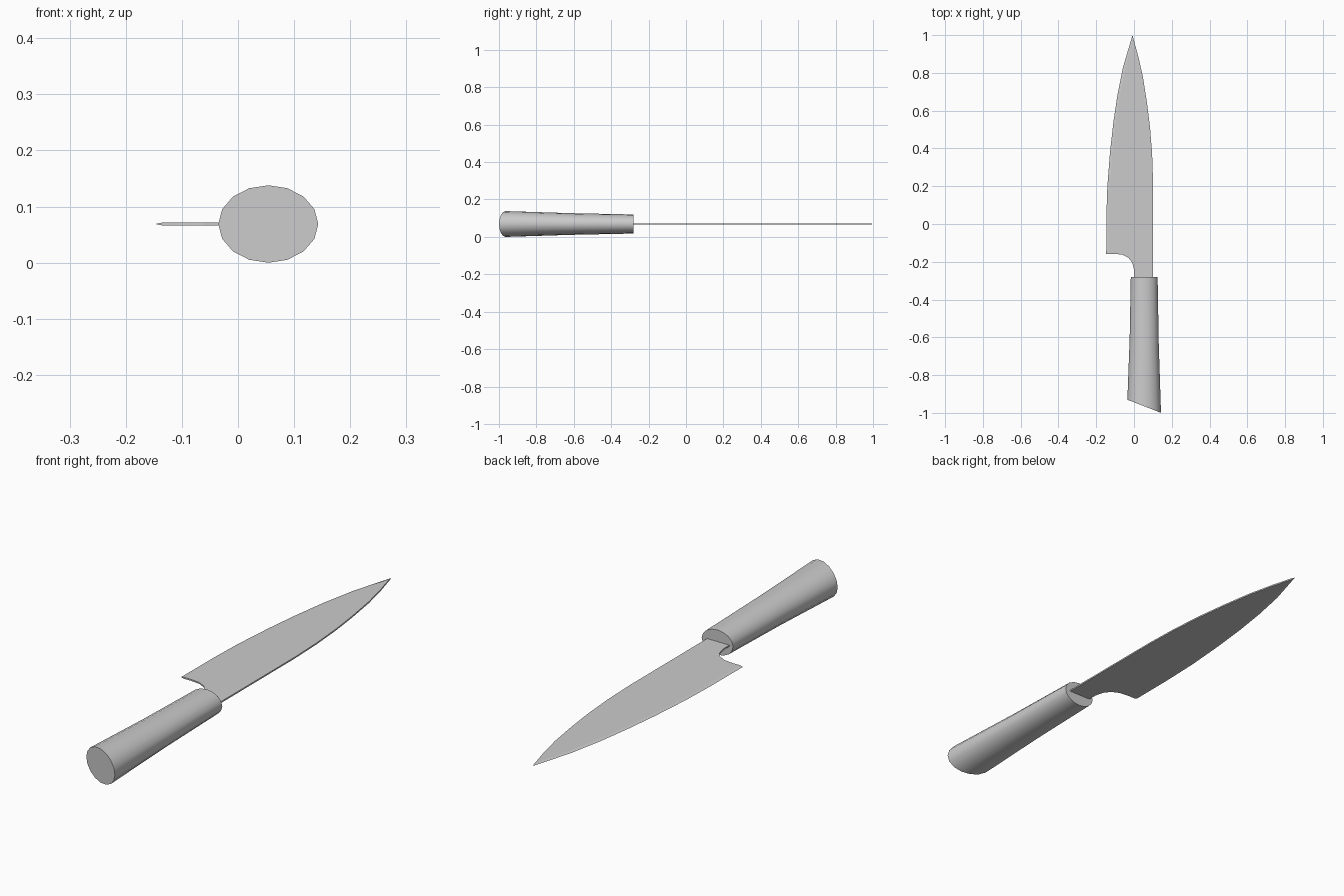
import bpy, bmesh, math

cube = bpy.data.objects.get("Cube")
if cube:
    bpy.data.objects.remove(cube, do_unlink=True)

MID_Z = 0.069

grey = bpy.data.materials.new("plain grey")
grey.use_nodes = True
GREY = (0.6, 0.6, 0.6, 1)
grey.diffuse_color = GREY
grey.node_tree.nodes["Principled BSDF"].inputs["Base Color"].default_value = GREY


def finish(bm, name, angle):
    bmesh.ops.recalc_face_normals(bm, faces=bm.faces)
    mesh = bpy.data.meshes.new(name)
    bm.to_mesh(mesh)
    bm.free()
    obj = bpy.data.objects.new(name, mesh)
    bpy.context.collection.objects.link(obj)
    mesh.materials.append(grey)
    bpy.ops.object.select_all(action="DESELECT")
    obj.select_set(True)
    bpy.context.view_layer.objects.active = obj
    bpy.ops.object.shade_smooth_by_angle(angle=math.radians(angle))
    return obj


# Handle: oval rings flaring towards a slanted butt
SIDES = 16
bm = bmesh.new()
rings = []
for y, rx, rz, slant in [(-0.28, 0.071, 0.051, 0),
                         (-0.62, 0.077, 0.058, -0.15),
                         (-0.965, 0.089, 0.069, -0.39)]:
    ring = []
    for i in range(SIDES):
        a = math.tau * i / SIDES
        dx = rx * math.cos(a)
        ring.append(bm.verts.new((0.054 + dx, y + slant * dx, MID_Z + rz * math.sin(a))))
    rings.append(ring)
for r0, r1 in zip(rings, rings[1:]):
    for i in range(SIDES):
        j = (i + 1) % SIDES
        bm.faces.new((r0[i], r0[j], r1[j], r1[i]))
bm.faces.new(rings[0])
bm.faces.new(rings[-1])
finish(bm, "handle", 40)

# Blade: flat plate with a ground bevel along the cutting edge
HALF = 0.003
BEVEL = 0.014
notch = [(-0.1, -0.158), (-0.06, -0.163), (-0.03, -0.178), (-0.01, -0.203),
         (0, -0.24), (0, -0.3)]
spine = [(0.101, -0.3), (0.101, 0.22), (0.096, 0.37), (0.085, 0.51),
         (0.069, 0.64), (0.047, 0.78), (0.022, 0.89), (-0.005, 0.988)]
edge = [(-0.147, -0.158), (-0.146, 0.05), (-0.141, 0.2), (-0.127, 0.38),
        (-0.109, 0.54), (-0.088, 0.68), (-0.058, 0.83), (-0.008, 1.0)]
shoulder = [(x + BEVEL, y) for x, y in edge[:-1]]
outline = notch + spine + shoulder[::-1]

bm = bmesh.new()
top = [bm.verts.new((x, y, MID_Z + HALF)) for x, y in outline]
low = [bm.verts.new((x, y, MID_Z - HALF)) for x, y in outline]
sharp = [bm.verts.new((x, y, MID_Z)) for x, y in edge]
bm.faces.new(top)
bm.faces.new(low)
# Square sides of the notch, tang and spine
flat_end = len(notch) + len(spine) - 1
for i in range(flat_end):
    bm.faces.new((top[i], top[i + 1], low[i + 1], low[i]))
# Bevel strips on both faces
for side in (top, low):
    strip = side[flat_end:][::-1]
    for i in range(len(edge) - 1):
        bm.faces.new((strip[i], strip[i + 1], sharp[i + 1], sharp[i]))
# Heel and tip
bm.faces.new((top[-1], low[-1], low[0], top[0]))
bm.faces.new((top[-1], low[-1], sharp[0]))
bm.faces.new((top[flat_end], low[flat_end], sharp[-1]))
finish(bm, "blade", 10)
